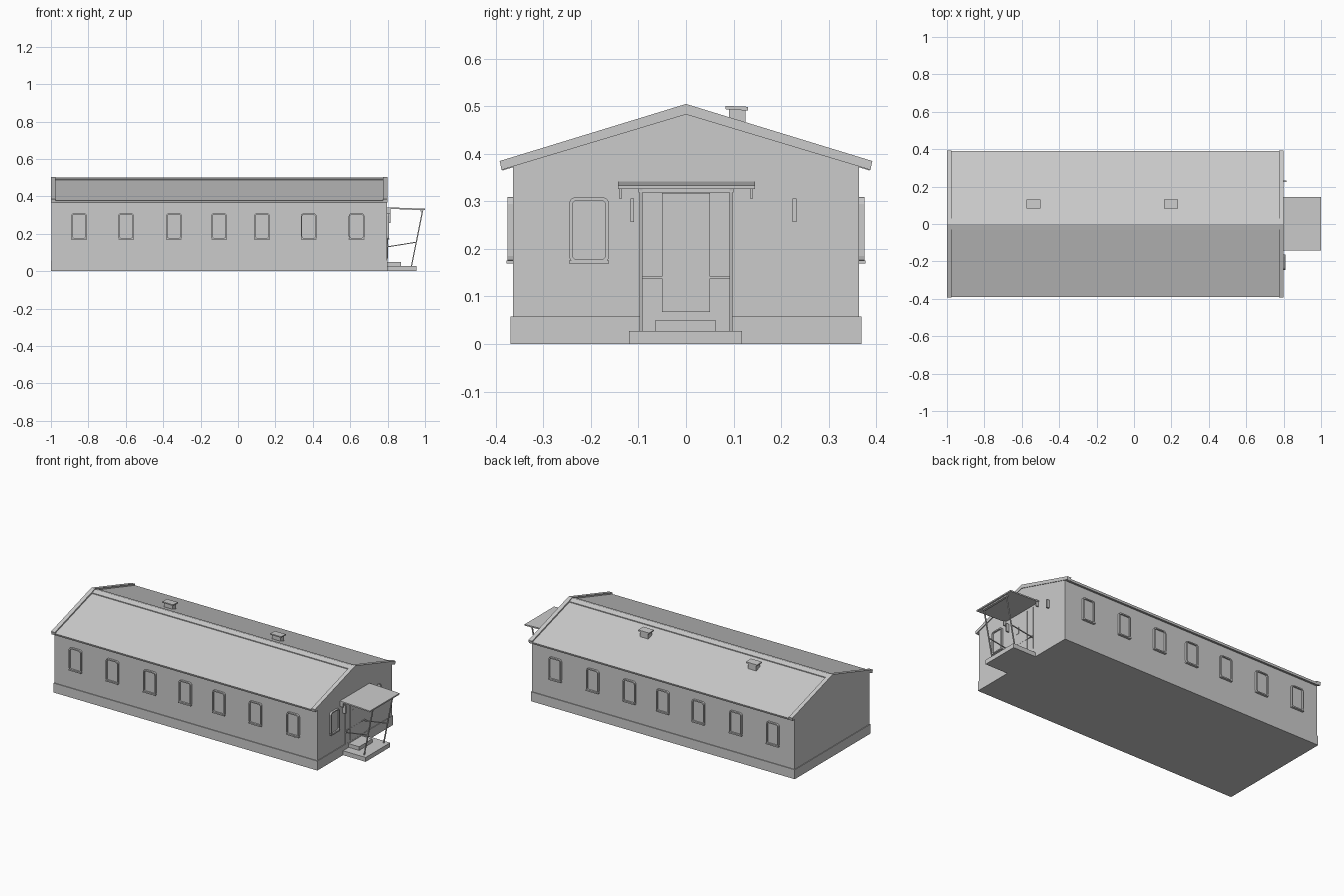
import bpy, bmesh, math
from mathutils import Matrix, Vector

if "Cube" in bpy.data.objects:
    bpy.data.objects.remove(bpy.data.objects["Cube"])


def mesh_object(name, verts, faces, matrix=Matrix()):
    mesh = bpy.data.meshes.new(name)
    bm = bmesh.new()
    vs = [bm.verts.new(matrix @ Vector(v)) for v in verts]
    for f in faces:
        bm.faces.new([vs[i] for i in f])
    bmesh.ops.recalc_face_normals(bm, faces=bm.faces)
    bm.to_mesh(mesh)
    bm.free()
    obj = bpy.data.objects.new(name, mesh)
    bpy.context.collection.objects.link(obj)
    return obj


def extrude_x(name, profile, x0, x1):
    """Solid from a (y, z) profile running along x."""
    n = len(profile)
    verts = [(x, y, z) for x in (x0, x1) for y, z in profile]
    faces = [tuple(range(n)), tuple(range(n, 2 * n))]
    faces += [(i, (i + 1) % n, n + (i + 1) % n, n + i) for i in range(n)]
    return mesh_object(name, verts, faces)


def box(name, x0, x1, y0, y1, z0, z1):
    return extrude_x(name, [(y0, z0), (y1, z0), (y1, z1), (y0, z1)], x0, x1)


def bar(name, a, b, size):
    """Square-section bar between two points."""
    a, b = Vector(a), Vector(b)
    d = b - a
    obj = box(name, -size / 2, size / 2, -size / 2, size / 2, 0, d.length)
    obj.data.transform(Matrix.Translation(a) @ d.to_track_quat('Z', 'Y').to_matrix().to_4x4())
    return obj


def rounded_rect(w, h, r, steps=3):
    pts = []
    for k, (sx, sz) in enumerate([(1, 1), (-1, 1), (-1, -1), (1, -1)]):
        for s in range(steps + 1):
            a = math.pi / 2 * (k + s / steps)
            pts.append((sx * (w / 2 - r) + r * math.cos(a), sz * (h / 2 - r) + r * math.sin(a)))
    return pts


def window(name, pos, angle, w=0.084, h=0.138):
    """Rounded frame, pane and sill; local -y points out of the wall."""
    m = Matrix.Translation(pos) @ Matrix.Rotation(angle, 4, 'Z')
    outer, inner = rounded_rect(w, h, 0.014), rounded_rect(w - 0.014, h - 0.014, 0.009)
    n = len(outer)
    loops = [(outer, 0.002), (outer, -0.012), (inner, -0.012), (inner, 0.002)]
    verts = [(x, y, z) for pts, y in loops for x, z in pts]
    faces = [(k * n + i, k * n + (i + 1) % n, (k + 1) % 4 * n + (i + 1) % n, (k + 1) % 4 * n + i)
             for k in range(4) for i in range(n)]
    mesh_object(name + "_frame", verts, faces, m)
    mesh_object(name + "_pane", [(x, -0.003, z) for x, z in inner], [tuple(range(n))], m)
    sill = box(name + "_sill", -w / 2, w / 2, -0.014, 0.002, -h / 2 - 0.002, -h / 2 + 0.005)
    sill.data.transform(m)


def roof_profile(half, apex, eave, thick):
    top = [(-half, eave), (0, apex), (half, eave)]
    low = [(half - 0.004, eave - thick * 0.85), (0, apex - thick), (-half + 0.004, eave - thick * 0.85)]
    return top + low


# Plinth and gabled walls
box("plinth", -1.0, 0.80, -0.369, 0.369, 0, 0.058)
extrude_x("walls", [(-0.364, 0.02), (0.364, 0.02), (0.364, 0.378), (0, 0.488), (-0.364, 0.378)],
          -0.996, 0.796)

# Roof, raised verges at both ends, ridge cap
extrude_x("roof", roof_profile(0.390, 0.496, 0.377, 0.014), -0.99, 0.79)
extrude_x("left_verge", roof_profile(0.392, 0.505, 0.385, 0.022), -1.0, -0.975)
extrude_x("right_verge", roof_profile(0.392, 0.505, 0.385, 0.022), 0.775, 0.80)
extrude_x("ridge_cap", [(-0.03, 0.492), (0, 0.501), (0.03, 0.492), (0.03, 0.484), (0, 0.493),
                        (-0.03, 0.484)], -0.975, 0.775)

# Roof vents
for i, x in enumerate((-0.538, 0.198)):
    box(f"vent_{i}", x - 0.028, x + 0.028, 0.090, 0.125, 0.45, 0.493)
    extrude_x(f"vent_cap_{i}", [(0.083, 0.494), (0.130, 0.491), (0.130, 0.499), (0.083, 0.501)],
              x - 0.037, x + 0.037)

# Windows on both long walls and the entrance gable
for i, x in enumerate((-0.85, -0.598, -0.343, -0.101, 0.128, 0.378, 0.634)):
    window(f"front_window_{i}", (x, -0.364, 0.24), 0)
    window(f"back_window_{i}", (x, 0.364, 0.24), math.pi)
window("entrance_window", (0.796, -0.204, 0.24), math.pi / 2)

# Door with frame, small pane and side lamps
box("door_surround", 0.79, 0.799, -0.095, 0.095, 0.03, 0.325)
box("door", 0.79, 0.803, -0.05, 0.05, 0.067, 0.318)
box("door_pane", 0.79, 0.805, -0.038, -0.019, 0.205, 0.247)
for name, y in (("left_lamp", -0.113), ("right_lamp", 0.228)):
    box(name, 0.79, 0.815, y - 0.004, y + 0.004, 0.257, 0.306)

# Entrance steps
box("lower_step", 0.79, 0.955, -0.12, 0.118, 0, 0.027)
box("upper_step", 0.79, 0.872, -0.065, 0.063, 0.027, 0.050)

# Sloping canopy
canopy = box("canopy", 0.796, 1.0, -0.143, 0.145, 0.326, 0.334)
for v in canopy.data.vertices:
    v.co.z += 0.008 * (1.0 - v.co.x) / 0.204
box("canopy_header", 0.975, 0.99, -0.10, 0.10, 0.319, 0.328)

# Canopy posts, handrails and brackets on both sides
for side, s in (("left", -1), ("right", 1)):
    y = s * 0.095
    bar(side + "_post", (0.927, y, 0.025), (0.988, y, 0.328), 0.006)
    bar(side + "_handrail", (0.796, y, 0.130), (0.953, y, 0.155), 0.005)
    box(side + "_canopy_bracket", 0.796, 0.815, s * 0.138 - 0.003, s * 0.138 + 0.003, 0.306, 0.336)
bar("cross_rail", (0.802, -0.095, 0.14), (0.802, 0.095, 0.14), 0.004)
